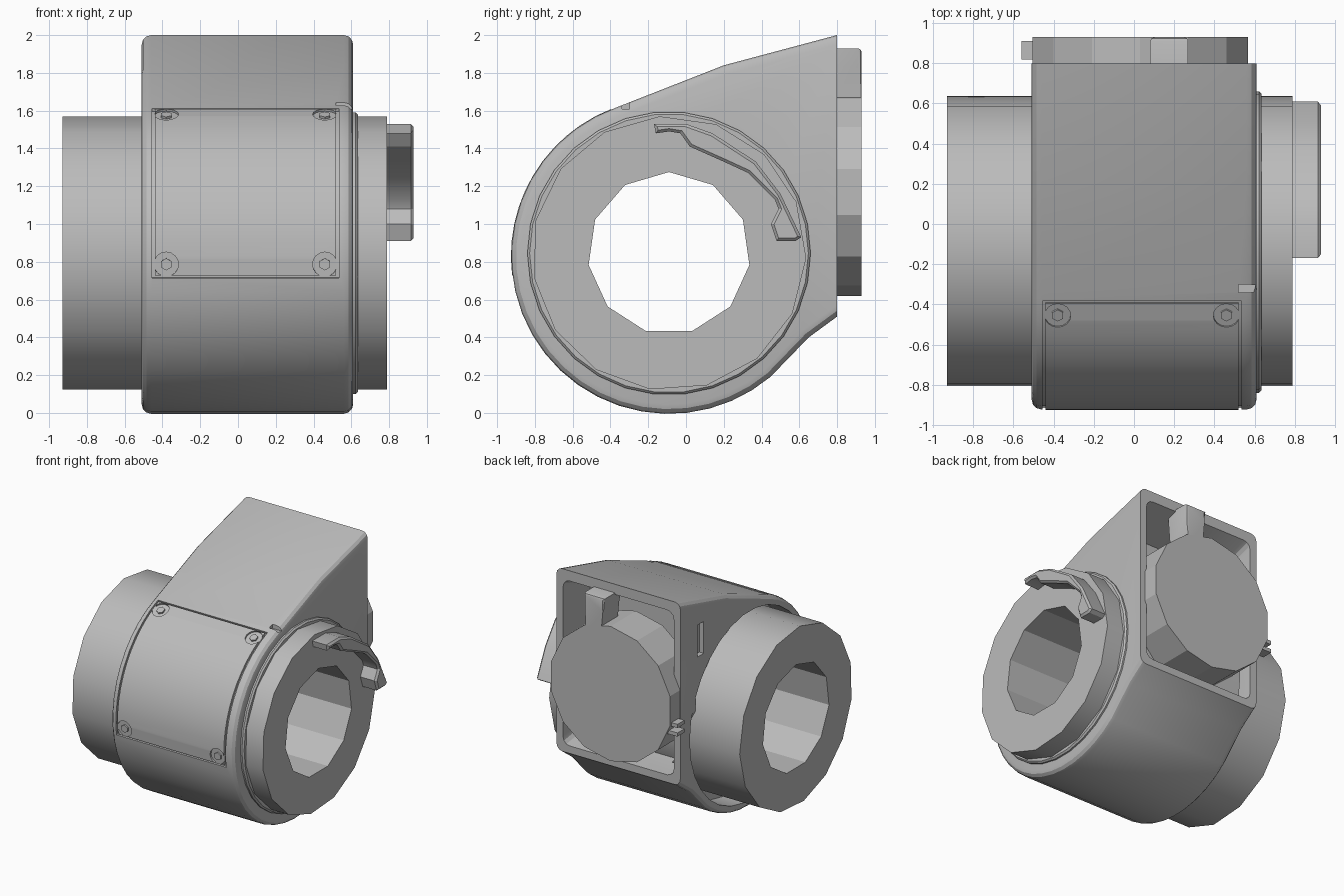
import bpy, bmesh
from math import cos, sin, radians
from mathutils import Vector

if "Cube" in bpy.data.objects:
    bpy.data.objects.remove(bpy.data.objects["Cube"])

GREY = (0.5, 0.5, 0.5, 1)
grey = bpy.data.materials.new("plain grey")
grey.use_nodes = True
grey.diffuse_color = GREY
grey.node_tree.nodes["Principled BSDF"].inputs["Base Color"].default_value = GREY

CY, CZ = -0.09, 0.83      # scroll axis
TUBE_Z = 0.845            # tube axis height


def finish(name, bm):
    bmesh.ops.recalc_face_normals(bm, faces=bm.faces)
    mesh = bpy.data.meshes.new(name)
    bm.to_mesh(mesh)
    bm.free()
    obj = bpy.data.objects.new(name, mesh)
    bpy.context.collection.objects.link(obj)
    mesh.materials.append(grey)
    return obj


def prism(name, pts, axis, a, b, bevel=0.0, pick=None, segments=3):
    """Extrude a 2D outline along x (points are y, z) or y (points are x, z)."""
    bm = bmesh.new()
    place = (lambda p: (a, p[0], p[1])) if axis == "x" else (lambda p: (p[0], a, p[1]))
    face = bm.faces.new([bm.verts.new(place(p)) for p in pts])
    out = bmesh.ops.extrude_face_region(bm, geom=[face])
    shift = Vector((b - a, 0, 0)) if axis == "x" else Vector((0, b - a, 0))
    bmesh.ops.translate(bm, vec=shift, verts=[g for g in out["geom"] if isinstance(g, bmesh.types.BMVert)])
    bmesh.ops.recalc_face_normals(bm, faces=bm.faces)
    if bevel:
        edges = [e for e in bm.edges if pick(*(v.co for v in e.verts))]
        bmesh.ops.bevel(bm, geom=edges, offset=bevel, segments=segments, profile=0.5, affect="EDGES")
    return finish(name, bm)


def arc(r, start, end, n, cy=CY, cz=CZ):
    angles = [radians(start + (end - start) * i / n) for i in range(n + 1)]
    return [(cy + r * cos(t), cz + r * sin(t)) for t in angles]


def polygon(r, n, start, cy=CY, cz=TUBE_Z):
    return arc(r, start, start + 360, n, cy, cz)[:-1]


def radial_cylinder(name, x, angle, r_in, r_out, radius, n):
    d = Vector((0, cos(radians(angle)), sin(radians(angle))))
    bm = bmesh.new()
    bmesh.ops.create_cone(bm, cap_ends=True, segments=n, radius1=radius, radius2=radius, depth=r_out - r_in)
    bmesh.ops.rotate(bm, verts=bm.verts, matrix=d.to_track_quat("Z", "Y").to_matrix())
    bmesh.ops.translate(bm, verts=bm.verts, vec=Vector((x, CY, CZ)) + d * (r_in + r_out) / 2)
    return finish(name, bm)


def cut(target, cutter):
    mod = target.modifiers.new("cut", "BOOLEAN")
    mod.operation, mod.solver, mod.object = "DIFFERENCE", "EXACT", cutter
    bpy.context.view_layer.objects.active = target
    bpy.ops.object.modifier_apply(modifier=mod.name)
    bpy.data.objects.remove(cutter)


def rect(u0, u1, v0, v1):
    return [(u0, v0), (u1, v0), (u1, v1), (u0, v1)]


# Scroll housing with rounded side rims and a square rear mouth
outline = arc(0.835, 109.5, 310, 24) + [(0.65, 0.40), (0.8, 0.51), (0.8, 2.0), (0.2, 1.84)]
housing = prism("housing", outline, "x", -0.51, 0.61, 0.05,
                lambda p, q: abs(p.x - q.x) < 0.01 and min(p.y, q.y) < 0.79)

# Through bore, side recess around the long tube, and the rear pocket
cut(housing, prism("bore_cutter", polygon(0.6, 15, 22), "x", -1, 1))
cut(housing, prism("recess_cutter", polygon(0.77, 30, 0, CY, CZ), "x", -1, -0.32))
pocket = [(0.45, 0.62), (0.81, 0.57), (0.81, 1.92), (0.45, 1.80)]
cut(housing, prism("pocket_cutter", pocket, "x", -0.45, 0.55, 0.06,
                   lambda p, q: abs(p.x - q.x) < 0.01 and abs(p.y - q.y) > 0.1))
cut(housing, prism("slot_cutter", rect(0.5, 0.58, 1.48, 1.74), "x", -0.6, -0.47))

# Seat for the front cover and the small notch beside it
seat = arc(0.818, 110.5, 188, 12) + arc(0.95, 188, 110.5, 12)
cut(housing, prism("seat_cutter", seat, "x", -0.455, 0.535))
cut(housing, prism("notch_cutter", rect(-0.34, -0.3, 1.61, 1.75), "x", 0.52, 0.7))

# Curved front cover with four screw corners
panel = arc(0.80, 111.5, 187, 12) + arc(0.837, 187, 111.5, 12)
cover = prism("front_cover", panel, "x", -0.44, 0.52)
screws = []
for x, side in ((-0.38, "right"), (0.46, "left")):
    for angle, level in ((183, "lower"), (116, "upper")):
        cut(cover, radial_cylinder("corner_cutter", x, angle, 0.822, 0.95, 0.065, 16))
        screws.append(radial_cylinder(f"{level}_{side}_screw", x, angle, 0.80, 0.835, 0.032, 6))

# Through tube: fifteen sided outside, eleven sided bore
tube = prism("tube", polygon(0.727, 15, 22), "x", -0.93, 0.79)
cut(tube, prism("tube_bore_cutter", polygon(0.43, 11, 90), "x", -1, 1))

# Raised collar where the tube leaves the housing
collar = prism("collar", polygon(0.75, 30, 0), "x", 0.58, 0.635, 0.012,
               lambda p, q: min(p.x, q.x) > 0.63, 1)
cut(collar, prism("collar_cutter", polygon(0.6, 15, 22), "x", 0.5, 1))

# Curved hook on the short end of the tube
hook_outline = [(-0.17, 1.53), (0.0, 1.53), (0.14, 1.48), (0.37, 1.33), (0.5, 1.16),
                (0.61, 0.93), (0.58, 0.91), (0.48, 0.91), (0.45, 1.0), (0.49, 1.08),
                (0.47, 1.13), (0.33, 1.27), (0.2, 1.33), (0.02, 1.41), (-0.03, 1.48),
                (-0.09, 1.49), (-0.16, 1.48)]
hook = prism("hook", hook_outline, "x", 0.78, 0.93, 0.015,
             lambda p, q: min(p.x, q.x) > 0.92, 1)

# Rear disc with its holding arm and side lugs
disc = prism("rear_disc", polygon(0.55, 14, 90 / 7, 0.03, 1.17), "y", 0.6, 0.93)
arm_outline = [(0.12, 1.6), (0.1, 1.82), (0.08, 1.93), (0.27, 1.93), (0.27, 1.84), (0.25, 1.6)]
arm = prism("rear_arm", arm_outline, "y", 0.72, 0.93, 0.02,
            lambda p, q: min(p.y, q.y) > 0.92 and min(p.z, q.z) > 1.7, 2)
lugs = [prism(f"{n}_lug", rect(-0.56, -0.45, z, z + 0.03), "y", 0.82, 0.91)
        for n, z in (("lower", 0.97), ("upper", 1.04))]

# Smooth the curved walls, keep real edges sharp
bpy.ops.object.select_all(action="DESELECT")
for obj in [housing, cover, tube, collar, hook, arm] + screws:
    obj.select_set(True)
bpy.context.view_layer.objects.active = housing
bpy.ops.object.shade_smooth_by_angle(angle=radians(28))
bpy.ops.object.select_all(action="DESELECT")
